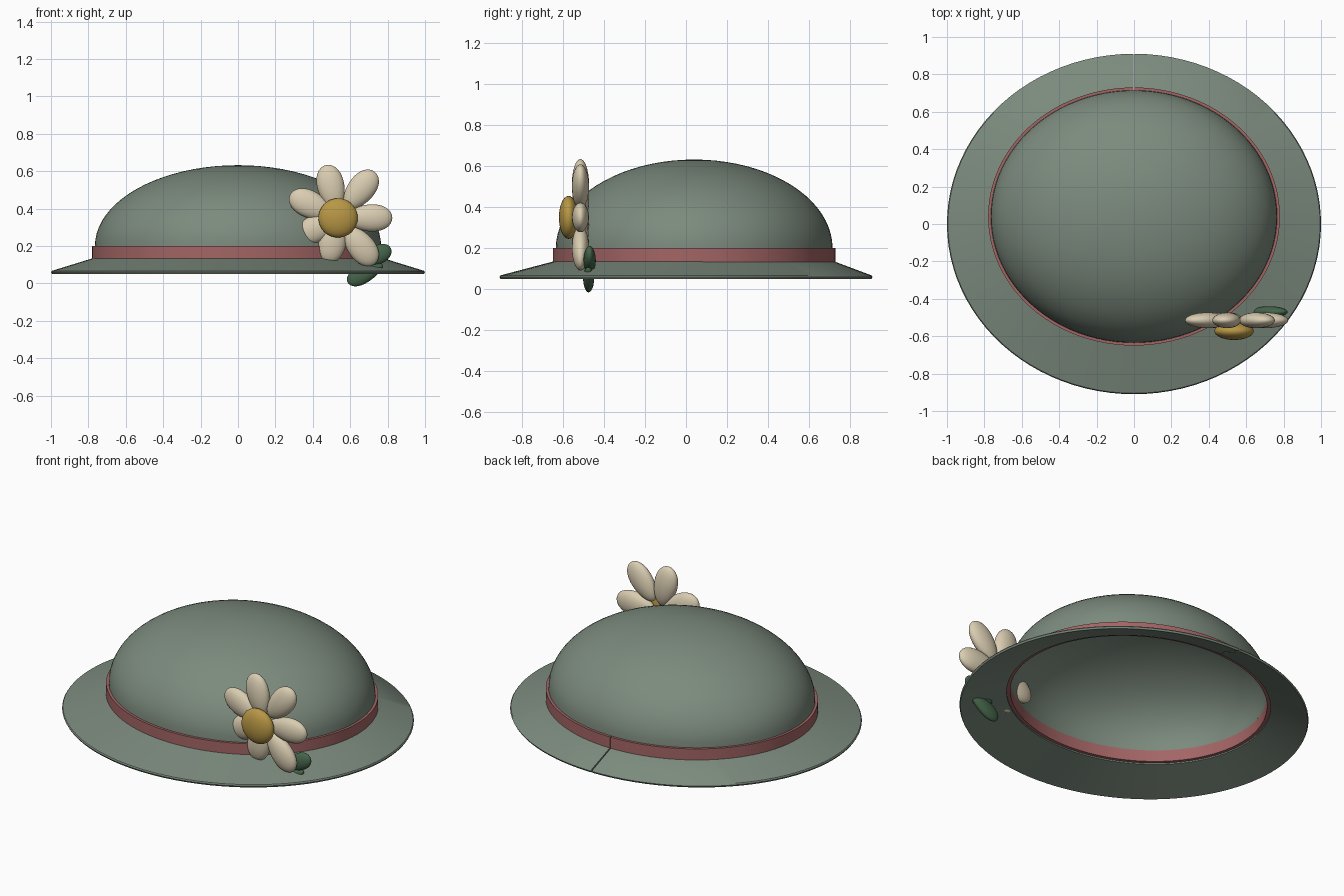
import bpy, bmesh
from math import sin, cos, pi, radians
from mathutils import Matrix, Vector

if "Cube" in bpy.data.objects:
    bpy.data.objects.remove(bpy.data.objects["Cube"])


def material(name, rgb):
    m = bpy.data.materials.new(name)
    m.diffuse_color = (*rgb, 1)
    m.use_nodes = True
    m.node_tree.nodes["Principled BSDF"].inputs["Base Color"].default_value = m.diffuse_color
    return m


felt = material("felt", (0.20, 0.255, 0.205))
ribbon = material("ribbon", (0.37, 0.13, 0.13))
cream = material("cream", (0.70, 0.61, 0.44))
gold = material("gold", (0.48, 0.31, 0.06))
green = material("leaf_green", (0.06, 0.13, 0.07))


def finish(bm, name, mat, angle=35):
    bmesh.ops.remove_doubles(bm, verts=bm.verts, dist=1e-5)
    bmesh.ops.recalc_face_normals(bm, faces=bm.faces)
    me = bpy.data.meshes.new(name)
    bm.to_mesh(me)
    bm.free()
    ob = bpy.data.objects.new(name, me)
    bpy.context.collection.objects.link(ob)
    me.materials.append(mat)
    bpy.context.view_layer.objects.active = ob
    ob.select_set(True)
    bpy.ops.object.shade_smooth_by_angle(angle=radians(angle))
    ob.select_set(False)
    return ob


def oval_lathe(name, profile, mat, loop=True, gap=0.0, n=96):
    """Profile points are (x radius, y radius, y centre, z); a gap leaves a seam at the back."""
    bm = bmesh.new()
    rings = []
    count = n + 1 if gap else n
    for i in range(count):
        a = pi / 2 + gap + (2 * pi - 2 * gap) * i / n
        rings.append([bm.verts.new((rx * cos(a), cy + ry * sin(a), z))
                      for rx, ry, cy, z in profile])
    m = len(profile)
    for i in range(count - 1 if gap else count):
        a, b = rings[i], rings[(i + 1) % count]
        for j in range(m if loop else m - 1):
            k = (j + 1) % m
            bm.faces.new((a[j], b[j], b[k], a[k]))
    if gap:
        bm.faces.new(rings[0])
        bm.faces.new(rings[-1])
    return finish(bm, name, mat)


# Crown: hollow half-ellipsoid shell
def dome(rx, ry, h, z0):
    return [(rx * cos(t), ry * cos(t), 0.04, z0 + h * sin(t))
            for t in [pi / 2 * i / 20 for i in range(21)]]


outer = dome(0.765, 0.675, 0.432, 0.2)
inner = dome(0.745, 0.655, 0.412, 0.2)[::-1]
oval_lathe("crown", outer + inner, felt)

# Ribbon band round the crown base
oval_lathe("band", [(0.78, 0.69, 0.04, 0.13), (0.78, 0.69, 0.04, 0.2),
                    (0.745, 0.655, 0.04, 0.2), (0.745, 0.655, 0.04, 0.13)],
           ribbon, gap=0.002)

# Sloping brim with a seam at the back
oval_lathe("brim", [(0.765, 0.675, 0.04, 0.138), (0.995, 0.905, 0, 0.067),
                    (1.0, 0.91, 0, 0.06), (0.995, 0.905, 0, 0.05),
                    (0.765, 0.675, 0.04, 0.122)], felt, gap=0.004)


def blob(name, centre, radii, angle, mat, taper=0.0):
    """Egg whose long axis lies in the xz plane; taper widens the far end."""
    bm = bmesh.new()
    bmesh.ops.create_uvsphere(bm, u_segments=28, v_segments=16, radius=1)
    rot = Matrix.Rotation(-angle, 3, 'Y')
    for v in bm.verts:
        x, y, z = v.co.y, v.co.x, v.co.z
        w = 1 + taper * z
        v.co = rot @ Vector((z * radii[0], y * radii[1], x * radii[2] * w))
        v.co += Vector(centre)
    return finish(bm, name, mat, 60)


# Flower: seven petals round a domed centre
fx, fy, fz = 0.535, -0.515, 0.35
reach = [0.29, 0.315, 0.29, 0.285, 0.24, 0.245, 0.315]
for i, r in enumerate(reach):
    a = 2 * pi * i / 7
    d = r - 0.125
    blob(f"petal_{i + 1}", (fx + d * cos(a), fy, fz + d * sin(a)),
         (0.125, 0.042, 0.072), a, cream, 0.15)
blob("flower_centre", (fx, -0.573, fz), (0.105, 0.047, 0.105), 0, gold)

# Two leaves tucked behind the flower
blob("leaf_upper", (0.725, -0.47, 0.138), (0.105, 0.03, 0.047), radians(30), green, 0.35)
blob("leaf_lower", (0.68, -0.475, 0.052), (0.105, 0.027, 0.046), radians(206), green, 0.3)
